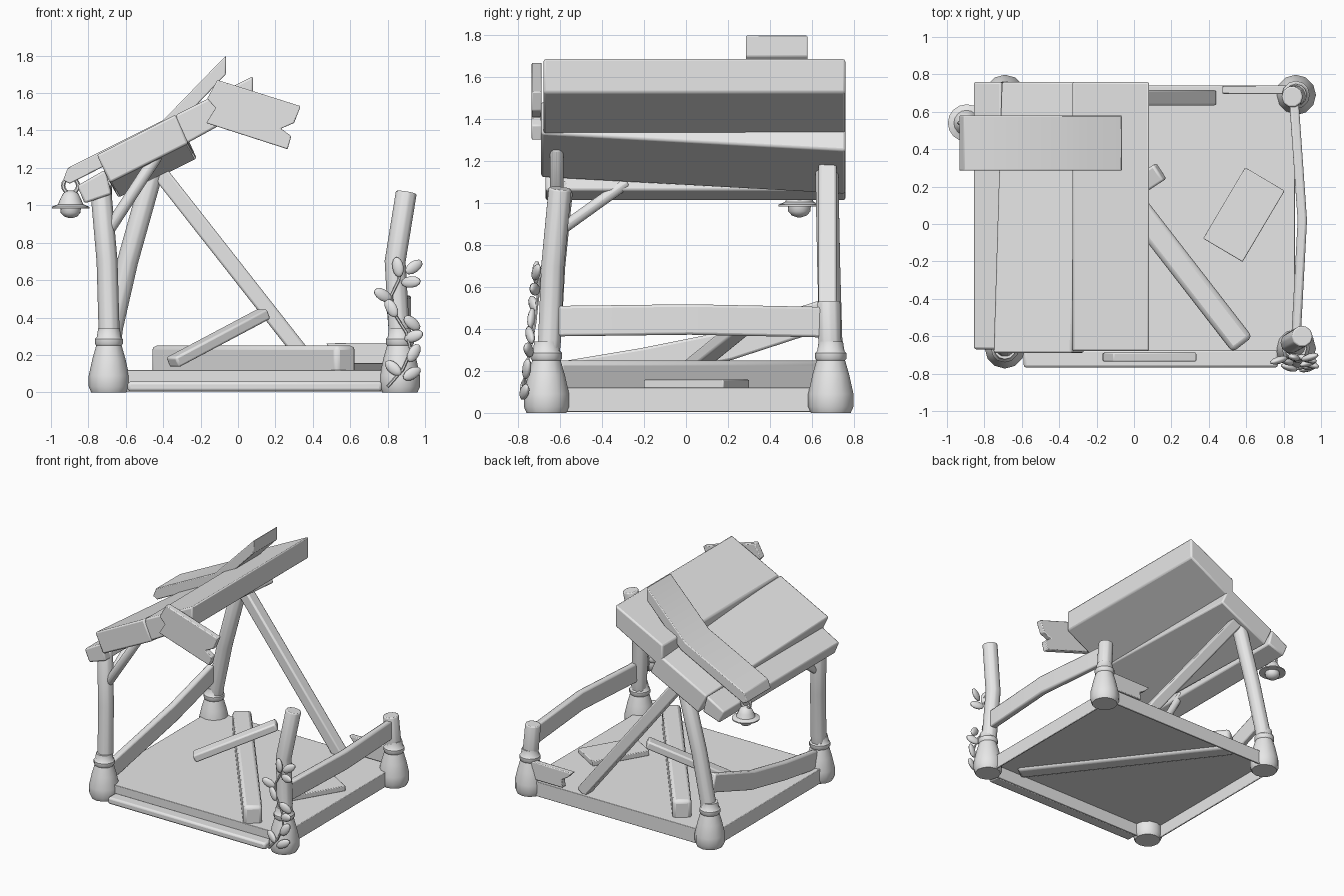
import bpy, bmesh, math
from mathutils import Vector

cube = bpy.data.objects.get("Cube")
if cube:
    bpy.data.objects.remove(cube)

grey = bpy.data.materials.new("plain grey")
grey.use_nodes = True
GREY = (0.8, 0.8, 0.8, 1)
grey.diffuse_color = GREY
grey.node_tree.nodes["Principled BSDF"].inputs["Base Color"].default_value = GREY


def finish(name, bm, bevel=0.0, smooth=40):
    bmesh.ops.recalc_face_normals(bm, faces=bm.faces)
    mesh = bpy.data.meshes.new(name)
    bm.to_mesh(mesh)
    bm.free()
    mesh.materials.append(grey)
    ob = bpy.data.objects.new(name, mesh)
    bpy.context.collection.objects.link(ob)
    if bevel:
        mod = ob.modifiers.new("soft edges", 'BEVEL')
        mod.width, mod.segments, mod.limit_method = bevel, 2, 'ANGLE'
    bpy.ops.object.select_all(action='DESELECT')
    ob.select_set(True)
    bpy.context.view_layer.objects.active = ob
    bpy.ops.object.shade_smooth_by_angle(angle=math.radians(smooth))
    return ob


def skin(bm, rings):
    """Join equal rings of points into a closed solid."""
    loops = [[bm.verts.new(p) for p in ring] for ring in rings]
    n = len(loops[0])
    for a, b in zip(loops, loops[1:]):
        for i in range(n):
            bm.faces.new((a[i], a[(i + 1) % n], b[(i + 1) % n], b[i]))
    bm.faces.new(loops[0])
    bm.faces.new(loops[-1])


def sweep(name, path, w, h, side=(0, 1, 0), sides=4, bevel=0.012):
    """Sweep a box (4 sides) or round section along a path; w lies along side."""
    path = [Vector(p) for p in path]
    k = math.sqrt(2) if sides == 4 else 1
    rings = []
    for i, p in enumerate(path):
        t = (path[min(i + 1, len(path) - 1)] - path[max(i - 1, 0)]).normalized()
        s = Vector(side)
        s = (s - t * s.dot(t)).normalized()
        n = t.cross(s)
        angles = [math.tau * (j + 0.5) / sides for j in range(sides)]
        rings.append([p + s * math.cos(a) * w / 2 * k + n * math.sin(a) * h / 2 * k
                      for a in angles])
    bm = bmesh.new()
    skin(bm, rings)
    return finish(name, bm, bevel)


def prism(name, outline, y0, y1, shift=(0, 0), bevel=0.012):
    """Extrude an x-z outline along y; shift moves the far end."""
    bm = bmesh.new()
    skin(bm, [[(x, y0, z) for x, z in outline],
              [(x + shift[0], y1, z + shift[1]) for x, z in outline]])
    return finish(name, bm, bevel)


def box(name, lo, hi, bevel=0.004):
    return prism(name, [(lo[0], lo[2]), (hi[0], lo[2]), (hi[0], hi[2]), (lo[0], hi[2])],
                 lo[1], hi[1], bevel=bevel)


def lathe(name, profile, x, y, steps=12):
    bm = bmesh.new()
    skin(bm, [[(x + r * math.cos(math.tau * i / steps), y + r * math.sin(math.tau * i / steps), z)
               for i in range(steps)] for r, z in profile])
    return finish(name, bm)


# thin floor, hollow underneath, with edge boards
box("floor", (-0.75, -0.68, 0.105), (0.86, 0.74, 0.12))
box("front_edge", (-0.75, -0.68, 0.005), (0.86, -0.668, 0.115))
box("back_edge", (-0.75, 0.728, 0.005), (0.86, 0.74, 0.115))
box("left_edge", (0.848, -0.67, 0.005), (0.86, 0.73, 0.115))
box("right_edge", (-0.75, -0.67, 0.005), (-0.738, 0.73, 0.115))
box("front_step", (-0.59, -0.768, 0.005), (0.77, -0.67, 0.058), 0.015)

# corner posts on flared feet with collars
posts = {
    "front_right_post": [(-0.69, -0.665, 0.2), (-0.69, -0.65, 0.35), (-0.70, -0.63, 0.7), (-0.735, -0.59, 1.1)],
    "back_right_post": [(-0.69, 0.69, 0.2), (-0.67, 0.69, 0.35), (-0.59, 0.68, 0.7), (-0.45, 0.67, 1.2)],
    "front_left_post": [(0.865, -0.665, 0.2), (0.86, -0.65, 0.35), (0.84, -0.635, 0.7), (0.9, -0.6, 1.07)],
    "back_left_post": [(0.865, 0.69, 0.2), (0.86, 0.685, 0.35), (0.845, 0.68, 0.53)],
}
foot = [(0.095, 0), (0.108, 0.03), (0.108, 0.09), (0.088, 0.18), (0.068, 0.25),
        (0.075, 0.26), (0.075, 0.285), (0.065, 0.295), (0.058, 0.34)]
for name, path in posts.items():
    sweep(name, path, 0.115, 0.115, sides=10, bevel=0.008)
    lathe(name + "_foot", foot, path[0][0], path[0][1])

# braces and the long prop
sweep("front_brace", [(-0.69, -0.615, 0.87), (-0.43, -0.615, 1.27)], 0.07, 0.07, sides=8)
sweep("side_brace", [(-0.71, -0.6, 0.87), (-0.70, -0.28, 1.10)], 0.06, 0.06, (1, 0, 0), 8)
sweep("long_prop", [(-0.43, 0.675, 1.19), (0.41, 0.675, 0.12)], 0.085, 0.085)

# side rails and the broken back rail
sweep("left_rail", [(0.865, -0.63, 0.437), (0.9, 0.02, 0.445), (0.855, 0.66, 0.432)],
      0.05, 0.145, (1, 0, 0))
sweep("right_rail", [(-0.69, -0.62, 0.17), (-0.70, -0.2, 0.24), (-0.70, 0.2, 0.32), (-0.68, 0.66, 0.47)],
      0.05, 0.14, (1, 0, 0))
prism("broken_rail", [(0.82, 0.13), (0.82, 0.265), (0.47, 0.262), (0.51, 0.22), (0.56, 0.19), (0.55, 0.13)],
      0.695, 0.74, bevel=0.006)

# fallen pieces on the floor
sweep("fallen_beam", [(0.58, -0.645, 0.168), (-0.415, 0.64, 0.168)], 0.135, 0.165, (1, 0.77, 0), bevel=0.025)
sweep("fallen_stick", [(-0.35, -0.04, 0.16), (0.14, 0.28, 0.42)], 0.1, 0.06, (-0.55, 0.84, 0))
sweep("fallen_plank", [(0.475, -0.14, 0.138), (0.7, 0.24, 0.138)], 0.245, 0.04, (0.86, -0.5, 0), bevel=0.005)

# roof planks, tilted up toward the open side
prism("lower_roof_plank", [(-0.86, 1.105), (-0.71, 1.19), (-0.675, 1.06), (-0.82, 1.01)], -0.67, 0.76)
prism("middle_roof_plank", [(-0.755, 1.27), (-0.335, 1.485), (-0.265, 1.33), (-0.685, 1.12)],
      -0.69, 0.76, (0.045, -0.08))
prism("upper_roof_plank", [(-0.33, 1.485), (0.08, 1.69), (0.08, 1.525), (-0.33, 1.30)], -0.68, 0.76)
prism("bent_roof_plank", [(-0.935, 1.135), (-0.91, 1.20), (-0.40, 1.455), (-0.065, 1.80),
                          (-0.065, 1.70), (-0.36, 1.39), (-0.90, 1.115)], 0.285, 0.58, bevel=0.006)
prism("loose_board", [(-0.11, 1.67), (0.335, 1.53), (0.30, 1.44), (0.23, 1.41), (0.285, 1.37), (0.265, 1.30),
                      (-0.17, 1.44), (-0.12, 1.52), (-0.165, 1.57)], -0.735, -0.688, bevel=0.006)

# hanging bell
BX, BY = -0.895, 0.54
lathe("bell", [(0.015, 1.078), (0.04, 1.065), (0.055, 1.035), (0.068, 1.005), (0.1, 0.992), (0.1, 0.984),
               (0.055, 0.985), (0.053, 0.96), (0.035, 0.94), (0.01, 0.932)], BX, BY, 16)
ring = [(BX + 0.04 * math.cos(a), BY, 1.105 + 0.04 * math.sin(a))
        for a in [math.tau * i / 16 for i in range(17)]]
sweep("bell_ring", ring, 0.022, 0.022, sides=6, bevel=0)

# climbing vine with leaves on the front left post
stem = [(0.80, -0.76, 0.03), (0.88, -0.775, 0.12), (0.925, -0.76, 0.22), (0.90, -0.74, 0.32),
        (0.83, -0.72, 0.43), (0.82, -0.71, 0.52), (0.86, -0.70, 0.60), (0.87, -0.70, 0.68)]
sweep("vine_stem", stem, 0.016, 0.016, sides=6, bevel=0)
leaves = [(0.855, 0.67, 100), (0.94, 0.67, 35), (0.925, 0.59, 5), (0.775, 0.52, 150), (0.82, 0.45, 120),
          (0.93, 0.37, 140), (0.94, 0.30, 20), (0.94, 0.21, 60), (0.83, 0.13, 140), (0.93, 0.10, 30)]
for i, (x, z, angle) in enumerate(leaves):
    bm = bmesh.new()
    bmesh.ops.create_uvsphere(bm, u_segments=10, v_segments=6, radius=1)
    leaf = finish(f"vine_leaf_{i + 1}", bm)
    leaf.scale = (0.056, 0.02, 0.031)
    leaf.rotation_euler = (0, -math.radians(angle), 0.3 if i % 2 else -0.3)
    leaf.location = (x, -0.78 + 0.1 * z, z)
